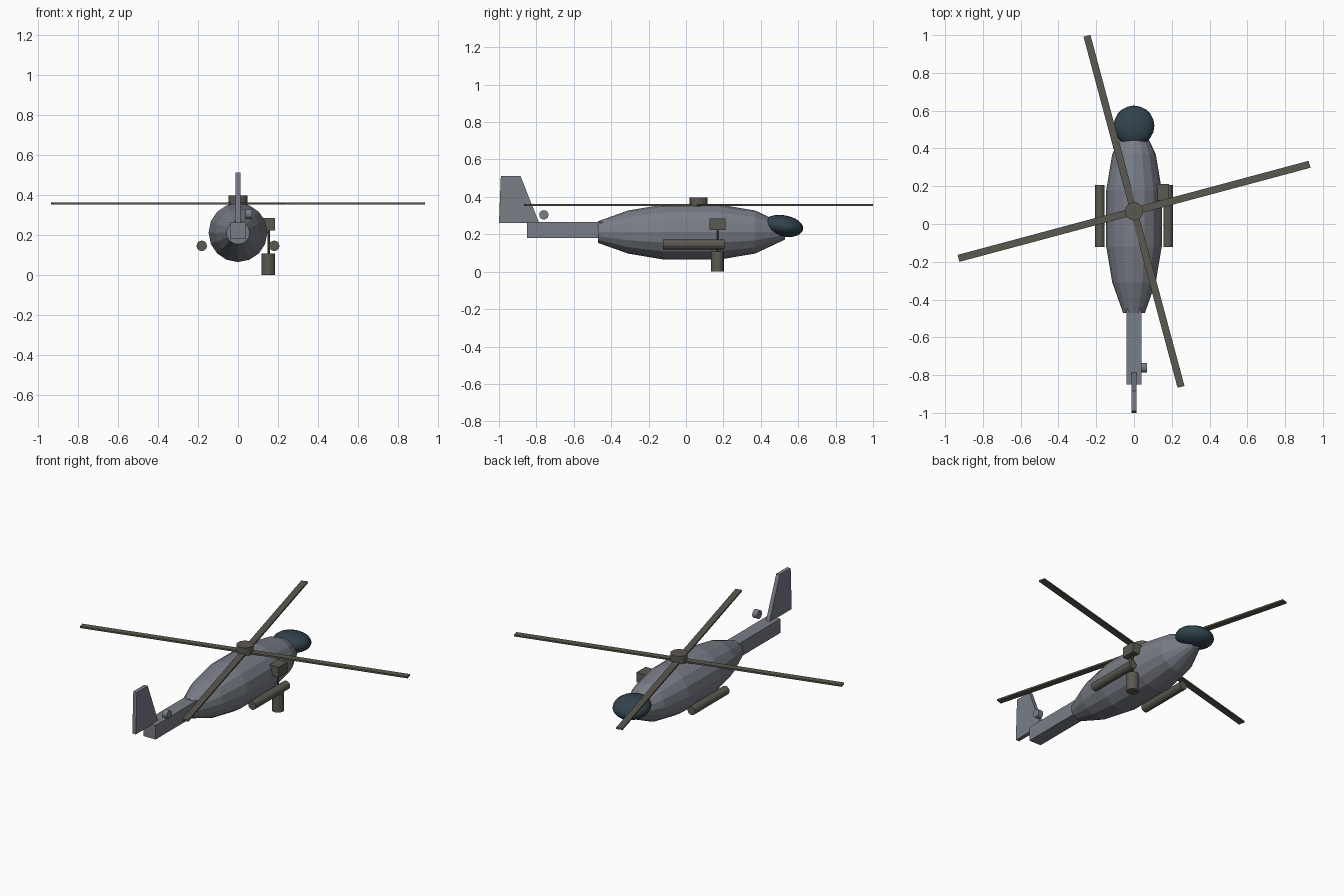
import bpy, bmesh, math
from mathutils import Matrix, Vector

cube = bpy.data.objects.get("Cube")
if cube:
    bpy.data.objects.remove(cube, do_unlink=True)


def material(name, rgb):
    m = bpy.data.materials.new(name)
    m.use_nodes = True
    m.diffuse_color = (*rgb, 1)
    m.node_tree.nodes["Principled BSDF"].inputs["Base Color"].default_value = (*rgb, 1)
    return m


GREY = material("hull grey", (0.19, 0.205, 0.24))
DARK = material("dark olive grey", (0.105, 0.1, 0.08))
GLASS = material("tinted glass", (0.032, 0.055, 0.072))


def finish(name, bm, mat):
    bmesh.ops.recalc_face_normals(bm, faces=bm.faces)
    mesh = bpy.data.meshes.new(name)
    bm.to_mesh(mesh)
    bm.free()
    mesh.materials.append(mat)
    obj = bpy.data.objects.new(name, mesh)
    bpy.context.collection.objects.link(obj)
    return obj


def box(name, centre, size, mat, turn=0):
    bm = bmesh.new()
    bmesh.ops.create_cube(bm, size=1, matrix=Matrix.Translation(centre)
                          @ Matrix.Rotation(turn, 4, "Z") @ Matrix.Diagonal((*size, 1)))
    return finish(name, bm, mat)


def cylinder(name, centre, radius, length, axis, mat, sides=16):
    bm = bmesh.new()
    turn = Vector((0, 0, 1)).rotation_difference(Vector(axis)).to_matrix().to_4x4()
    bmesh.ops.create_cone(bm, cap_ends=True, segments=sides, radius1=radius, radius2=radius,
                          depth=length, matrix=Matrix.Translation(centre) @ turn)
    return finish(name, bm, mat)


# Fuselage: faceted rings lofted along y
SIDES, AXIS_Z = 16, 0.212
stations = [(-0.47, 0.058), (-0.31, 0.115), (-0.12, 0.147),
            (0.18, 0.147), (0.37, 0.115), (0.53, 0.04)]
bm = bmesh.new()
rings = []
for y, r in stations:
    angles = [math.tau * i / SIDES for i in range(SIDES)]
    rings.append([bm.verts.new((r * math.cos(a), y, AXIS_Z + r * math.sin(a))) for a in angles])
for a, b in zip(rings, rings[1:]):
    for i in range(SIDES):
        j = (i + 1) % SIDES
        bm.faces.new((a[i], a[j], b[j], b[i]))
bm.faces.new(rings[0])
bm.faces.new(rings[-1])
finish("fuselage", bm, GREY)

# Canopy: squashed sphere tipped down at the nose
bm = bmesh.new()
bmesh.ops.create_uvsphere(bm, u_segments=20, v_segments=12, radius=1,
                          matrix=Matrix.Translation((0, 0.52, 0.244))
                          @ Matrix.Rotation(math.radians(-9), 4, "X")
                          @ Matrix.Diagonal((0.108, 0.108, 0.058, 1)))
canopy = finish("canopy", bm, GLASS)
canopy.data.shade_smooth()

# Tail boom, fin and tail rotor hub
box("tail_boom", (0, -0.64, 0.222), (0.08, 0.42, 0.086), GREY)
bm = bmesh.new()
profile = [(-1, 0.26), (-0.99, 0.512), (-0.885, 0.512), (-0.785, 0.26)]
fin = bm.faces.new([bm.verts.new((-0.012, y, z)) for y, z in profile])
side = bmesh.ops.extrude_face_region(bm, geom=[fin])
bmesh.ops.translate(bm, vec=(0.024, 0, 0),
                    verts=[v for v in side["geom"] if isinstance(v, bmesh.types.BMVert)])
finish("tail_fin", bm, GREY)
cylinder("tail_rotor_hub", (0.053, -0.76, 0.304), 0.025, 0.032, (1, 0, 0), GREY)

# Main rotor
HUB_Y, BLADE = 0.067, 0.962
cylinder("rotor_hub", (0, HUB_Y, 0.373), 0.048, 0.05, (0, 0, 1), DARK)
for i in range(4):
    a = math.radians(15 + 90 * i)
    middle = (math.cos(a) * BLADE / 2, HUB_Y + math.sin(a) * BLADE / 2, 0.357)
    box(f"rotor_blade_{i + 1}", middle, (BLADE, 0.038, 0.01), DARK, a)

# Side pods
for name, x in (("left_pod", 0.181), ("right_pod", -0.181)):
    cylinder(name, (x, 0.042, 0.146), 0.026, 0.33, (0, 1, 0), DARK)

# Hoist on the left side
box("hoist_housing", (0.15, 0.168, 0.254), (0.07, 0.086, 0.062), DARK)
cylinder("hoist_cable", (0.153, 0.168, 0.165), 0.006, 0.13, (0, 0, 1), DARK, 8)
cylinder("hoist_load", (0.152, 0.168, 0.054), 0.034, 0.108, (0, 0, 1), DARK)
